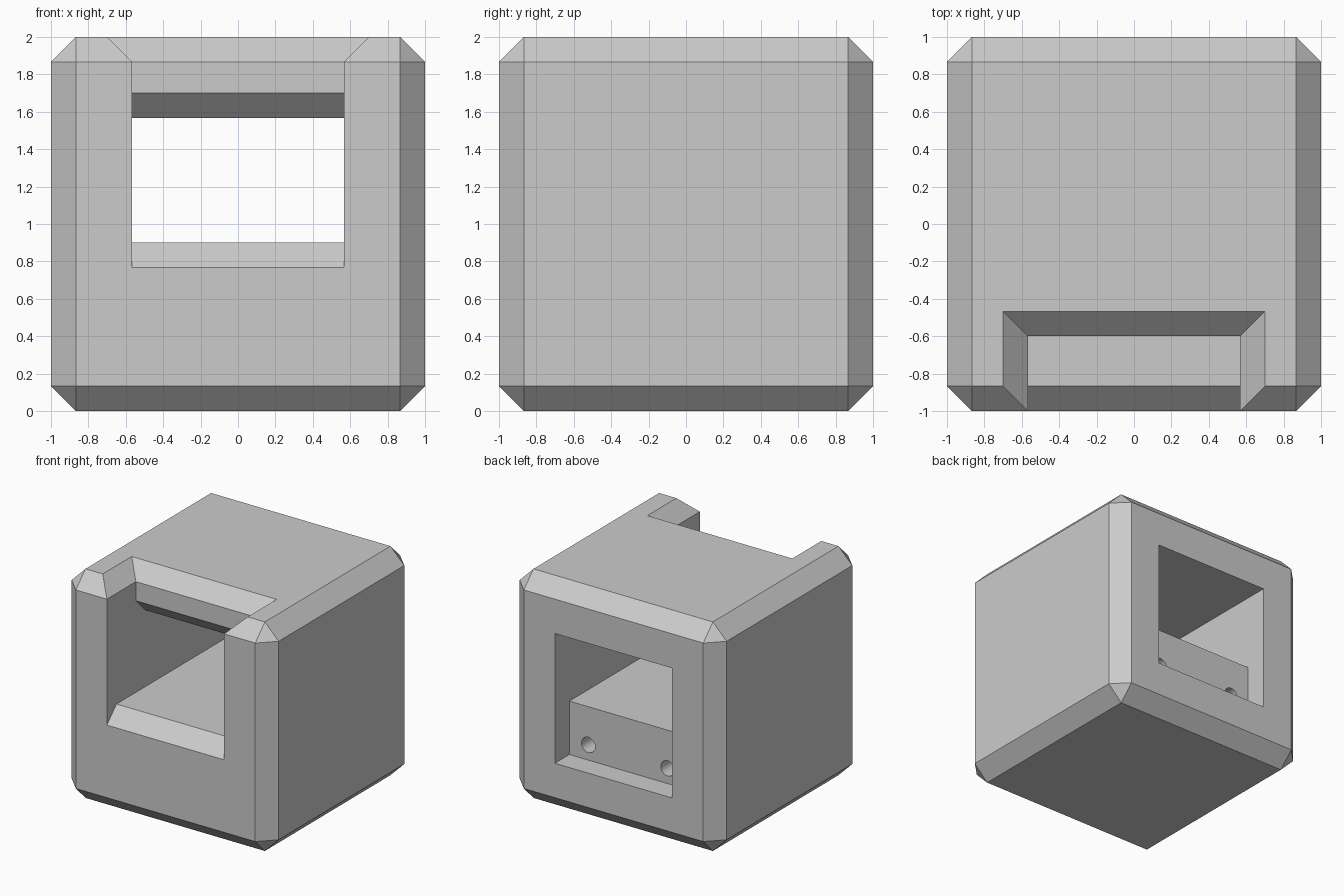
import bpy
import bmesh
from mathutils import Matrix

U = 1 / 15            # design module
HALF_W = 8.5 * U      # half width of the opening
CHAMFER = 2 * U

default = bpy.data.objects.get("Cube")
if default:
    bpy.data.objects.remove(default, do_unlink=True)

grey = bpy.data.materials.new("light grey")
grey.use_nodes = True
colour = (0.6, 0.6, 0.6, 1)
grey.diffuse_color = colour
grey.node_tree.nodes["Principled BSDF"].inputs["Base Color"].default_value = colour


def make_object(name, bm):
    bmesh.ops.recalc_face_normals(bm, faces=bm.faces)
    mesh = bpy.data.meshes.new(name)
    bm.to_mesh(mesh)
    bm.free()
    mesh.materials.append(grey)
    obj = bpy.data.objects.new(name, mesh)
    bpy.context.collection.objects.link(obj)
    return obj


def prism(name, points, step):
    """Extrude a planar outline along the vector step."""
    bm = bmesh.new()
    face = bm.faces.new([bm.verts.new(p) for p in points])
    new = bmesh.ops.extrude_face_region(bm, geom=[face])["geom"]
    verts = [v for v in new if isinstance(v, bmesh.types.BMVert)]
    bmesh.ops.translate(bm, verts=verts, vec=step)
    return make_object(name, bm)


# Chamfered cube body
bm = bmesh.new()
bmesh.ops.create_cube(bm, size=2, matrix=Matrix.Translation((0, 0, 1)))
bmesh.ops.bevel(bm, geom=bm.edges[:], offset=CHAMFER, segments=1,
                affect='EDGES', profile=0.5)
body = make_object("block_body", bm)

# Passage from front to back, given as a side profile (y, z) in modules
profile = [(-18, 8.5), (-13, 13.5), (12, 13.5), (12, 6.5), (18, 6.5),
           (18, 23.5), (-7, 23.5), (-9, 25.5), (-9, 33), (-18, 33)]
cutters = [prism("passage_cutter",
                 [(-HALF_W, y * U, z * U) for y, z in profile],
                 (2 * HALF_W, 0, 0))]

# Flared rim where the notch meets the top face
bm = bmesh.new()
rings = []
for z in (27, 33):
    grow = z - 28
    x, back = (8.5 + grow) * U, (-9 + grow) * U
    rings.append([bm.verts.new((px, py, z * U)) for px, py in
                  ((-x, -1.2), (x, -1.2), (x, back), (-x, back))])
low, high = rings
bm.faces.new(low)
bm.faces.new(high)
for i in range(4):
    j = (i + 1) % 4
    bm.faces.new((low[i], low[j], high[j], high[i]))
cutters.append(make_object("rim_cutter", bm))

# Two round fixing holes in the rear ledge
for side, name in ((1, "left"), (-1, "right")):
    bm = bmesh.new()
    place = (Matrix.Translation((side * 5.75 * U, 11 * U, 8.5 * U))
             @ Matrix.Rotation(1.570796, 4, 'X'))
    bmesh.ops.create_cone(bm, cap_ends=True, segments=32, radius1=U,
                          radius2=U, depth=12 * U, matrix=place)
    cutters.append(make_object(name + "_hole_cutter", bm))

# Cut everything out of the body, then bake the result
for cutter in cutters:
    mod = body.modifiers.new(cutter.name, 'BOOLEAN')
    mod.operation = 'DIFFERENCE'
    mod.solver = 'EXACT'
    mod.object = cutter
    cutter.hide_render = True
    cutter.hide_viewport = True

bpy.context.view_layer.update()
graph = bpy.context.evaluated_depsgraph_get()
result = bpy.data.meshes.new_from_object(body.evaluated_get(graph))
body.modifiers.clear()
body.data = result
for cutter in cutters:
    bpy.data.objects.remove(cutter, do_unlink=True)

# Smooth hole walls, sharp block edges
bpy.context.view_layer.objects.active = body
body.select_set(True)
bpy.ops.object.shade_smooth_by_angle(angle=0.5)
